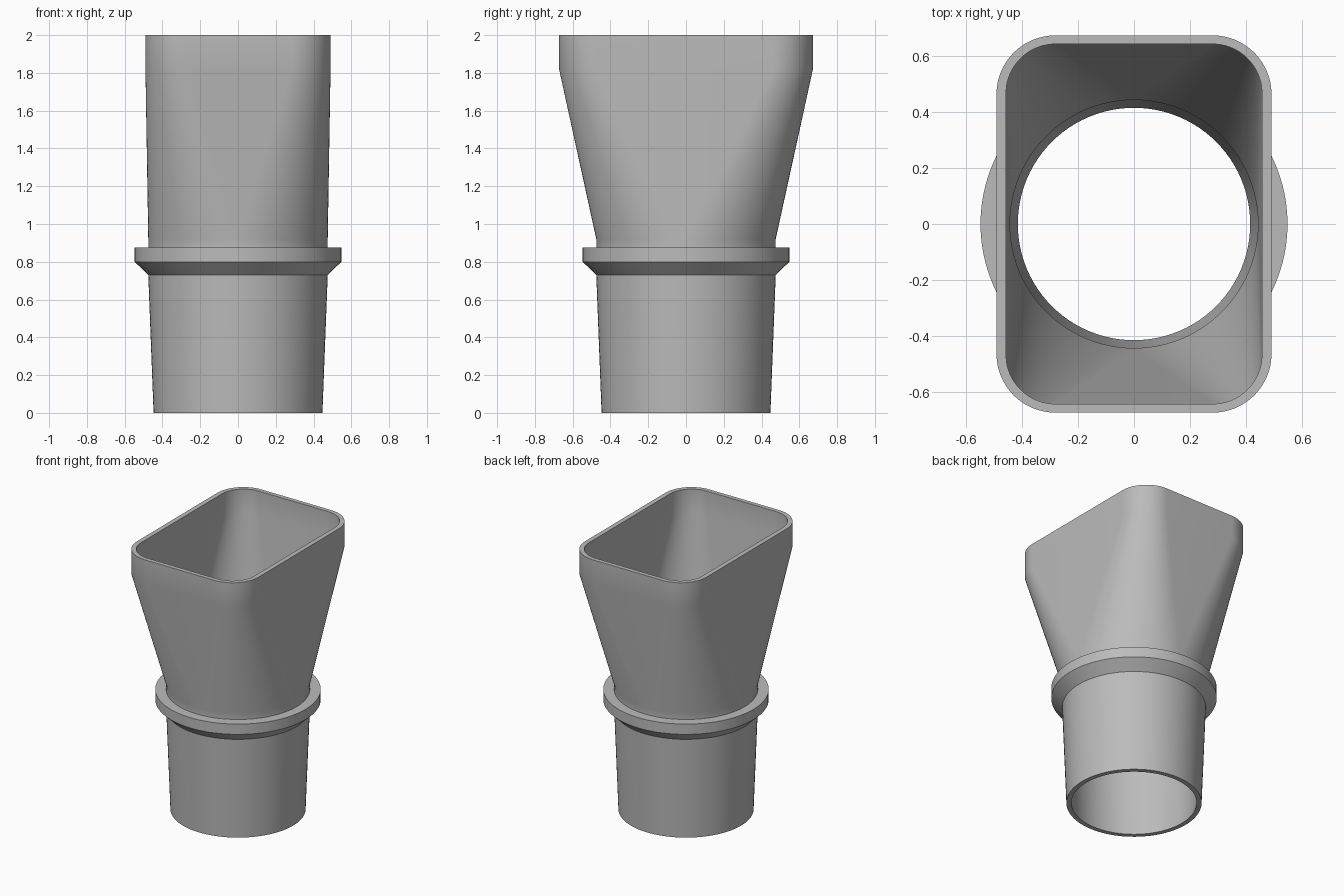
import bpy, bmesh, math

cube = bpy.data.objects.get("Cube")
if cube:
    bpy.data.objects.remove(cube, do_unlink=True)

STEPS = 24  # segments per quarter turn

grey = bpy.data.materials.new("mid_grey_plastic")
grey.use_nodes = True
colour = (0.5, 0.5, 0.5, 1)
grey.diffuse_color = colour
grey.node_tree.nodes["Principled BSDF"].inputs["Base Color"].default_value = colour


def section(z, half_x, half_y, corner):
    """Rounded rectangle; a circle when corner equals both half sizes."""
    points = []
    for quarter, (sx, sy) in enumerate([(1, 1), (-1, 1), (-1, -1), (1, -1)]):
        for i in range(STEPS + 1):
            a = (quarter + i / STEPS) * math.pi / 2
            points.append((sx * (half_x - corner) + corner * math.cos(a),
                           sy * (half_y - corner) + corner * math.sin(a), z))
    return points


def circle(z, r):
    return section(z, r, r, r)


# Closed wall: up the outside, over the rim, down the inside
rings = [
    circle(0, 0.447), circle(0.73, 0.475),                       # tapered spigot
    circle(0.80, 0.547), circle(0.875, 0.547),                   # stop collar
    circle(0.875, 0.475), circle(0.92, 0.475),                   # neck
    section(1.82, 0.49, 0.672, 0.21), section(2, 0.49, 0.672, 0.21),
    section(2, 0.456, 0.641, 0.176), section(1.82, 0.456, 0.641, 0.176),
    circle(0.92, 0.442), circle(0.73, 0.442), circle(0, 0.414),  # bore
]

bm = bmesh.new()
loops = [[bm.verts.new(p) for p in ring] for ring in rings]
for low, high in zip(loops, loops[1:] + loops[:1]):
    for i in range(len(low)):
        j = (i + 1) % len(low)
        bm.faces.new((low[i], low[j], high[j], high[i]))
# Merge doubled quarter points so the flat sides become triangles
bmesh.ops.remove_doubles(bm, verts=bm.verts, dist=0.0001)
bmesh.ops.recalc_face_normals(bm, faces=bm.faces)

mesh = bpy.data.meshes.new("duct_adapter")
bm.to_mesh(mesh)
bm.free()
mesh.materials.append(grey)
adapter = bpy.data.objects.new("duct_adapter", mesh)
bpy.context.collection.objects.link(adapter)

bpy.ops.object.select_all(action="DESELECT")
adapter.select_set(True)
bpy.context.view_layer.objects.active = adapter
bpy.ops.object.shade_smooth_by_angle(angle=math.radians(30))
